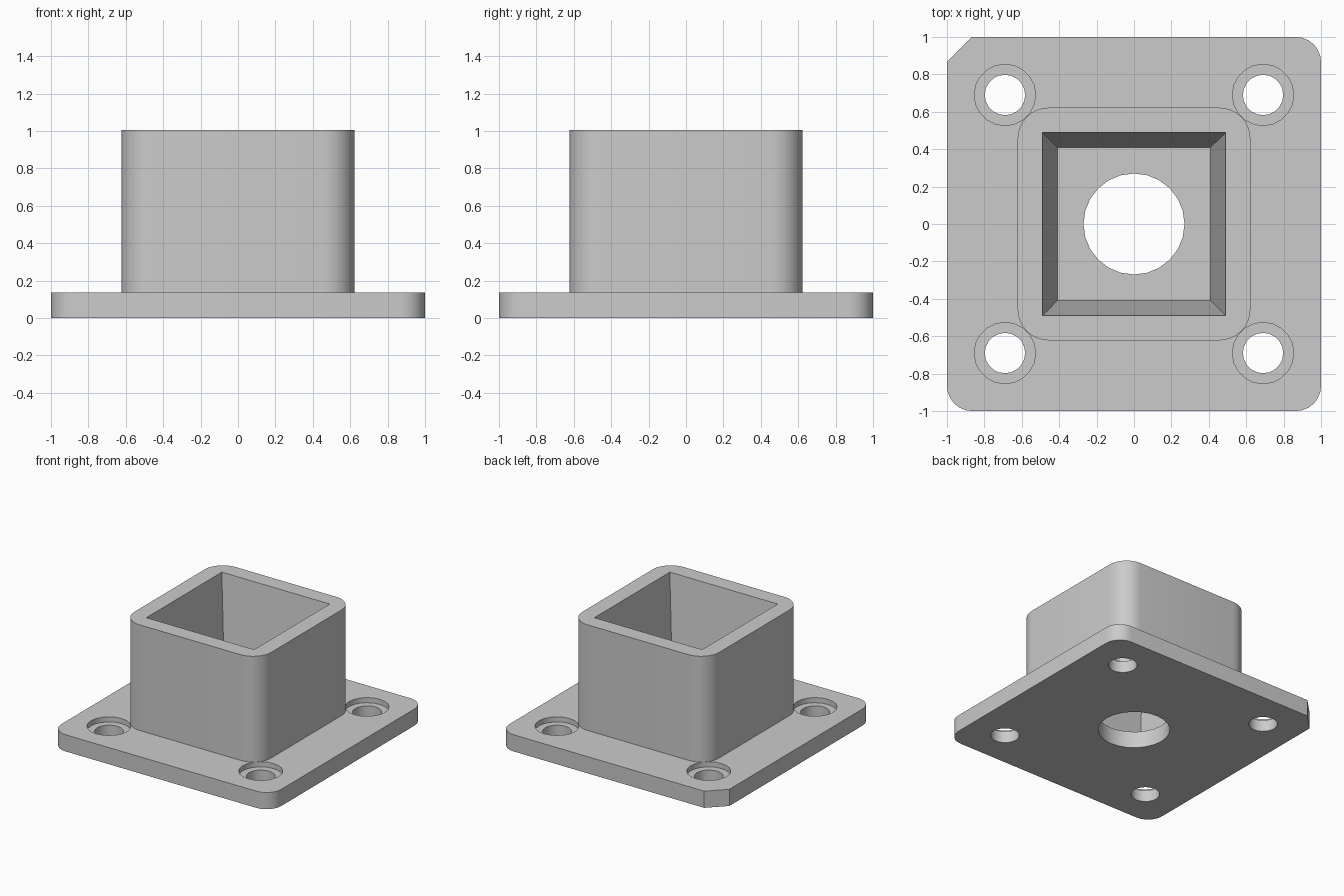
import bpy
import bmesh
from math import sin, cos, pi, radians

if "Cube" in bpy.data.objects:
    bpy.data.objects.remove(bpy.data.objects["Cube"])

PLATE_TOP, TOP = 0.137, 1.005
HOLE = 0.69            # screw hole offset from the centre

grey = bpy.data.materials.new("plain_grey")
grey.use_nodes = True
colour = (0.6, 0.6, 0.6, 1)
grey.diffuse_color = colour
grey.node_tree.nodes["Principled BSDF"].inputs["Base Color"].default_value = colour


def rounded_square(half, radius, steps, chamfer_corner=None):
    """Outline running counter-clockwise from the right back corner."""
    pts = []
    for corner, (sx, sy) in enumerate([(1, 1), (-1, 1), (-1, -1), (1, -1)]):
        n = 1 if corner == chamfer_corner else steps
        for i in range(n + 1):
            a = (corner + i / n) * pi / 2
            pts.append((sx * (half - radius) + radius * cos(a),
                        sy * (half - radius) + radius * sin(a)))
    return pts


def circle(x, y, radius, sides):
    return [(x + radius * cos(2 * pi * i / sides), y + radius * sin(2 * pi * i / sides))
            for i in range(sides)]


def square(half):
    return [(half, half), (-half, half), (-half, -half), (half, -half)]


def loft(name, lower, upper, z0, z1):
    """Closed solid between two outlines with equal point counts."""
    bm = bmesh.new()
    a = [bm.verts.new((x, y, z0)) for x, y in lower]
    b = [bm.verts.new((x, y, z1)) for x, y in upper]
    bm.faces.new(a[::-1])
    bm.faces.new(b)
    for i in range(len(a)):
        j = (i + 1) % len(a)
        bm.faces.new((a[i], a[j], b[j], b[i]))
    mesh = bpy.data.meshes.new(name)
    bm.to_mesh(mesh)
    bm.free()
    mesh.materials.append(grey)
    obj = bpy.data.objects.new(name, mesh)
    bpy.context.collection.objects.link(obj)
    return obj


def cut(target, cutter):
    """Apply a boolean cut, then discard the cutter."""
    cutter.hide_render = True
    mod = target.modifiers.new("cut", "BOOLEAN")
    mod.operation, mod.solver, mod.object = "DIFFERENCE", "EXACT", cutter
    bpy.context.view_layer.objects.active = target
    bpy.ops.object.modifier_apply(modifier=mod.name)
    bpy.data.objects.remove(cutter)


# Base plate with one chamfered corner
outline = rounded_square(1, 0.134, 6, chamfer_corner=1)
plate = loft("base_plate", outline, outline, 0, PLATE_TOP)

# Centre drain and four counterbored screw holes
drain = circle(0, 0, 0.27, 24)
cut(plate, loft("drain_cutter", drain, drain, -0.1, 0.3))
for sx in (-1, 1):
    for sy in (-1, 1):
        for radius, z0 in ((0.108, -0.1), (0.164, PLATE_TOP - 0.042)):
            ring = circle(sx * HOLE, sy * HOLE, radius, 20)
            cut(plate, loft("screw_cutter", ring, ring, z0, 0.3))

# Socket with a tapered square opening
wall = rounded_square(0.622, 0.165, 8)
socket = loft("socket", wall, wall, PLATE_TOP, TOP)
slope = (0.49 - 0.41) / (TOP - PLATE_TOP)
cut(socket, loft("socket_cutter", square(0.41 - 0.1 * slope), square(0.49 + 0.1 * slope),
                 PLATE_TOP - 0.1, TOP + 0.1))

# Smooth rounded corners, sharp edges kept
for obj in (plate, socket):
    bpy.ops.object.select_all(action="DESELECT")
    obj.select_set(True)
    bpy.context.view_layer.objects.active = obj
    bpy.ops.object.shade_smooth_by_angle(angle=radians(30))
